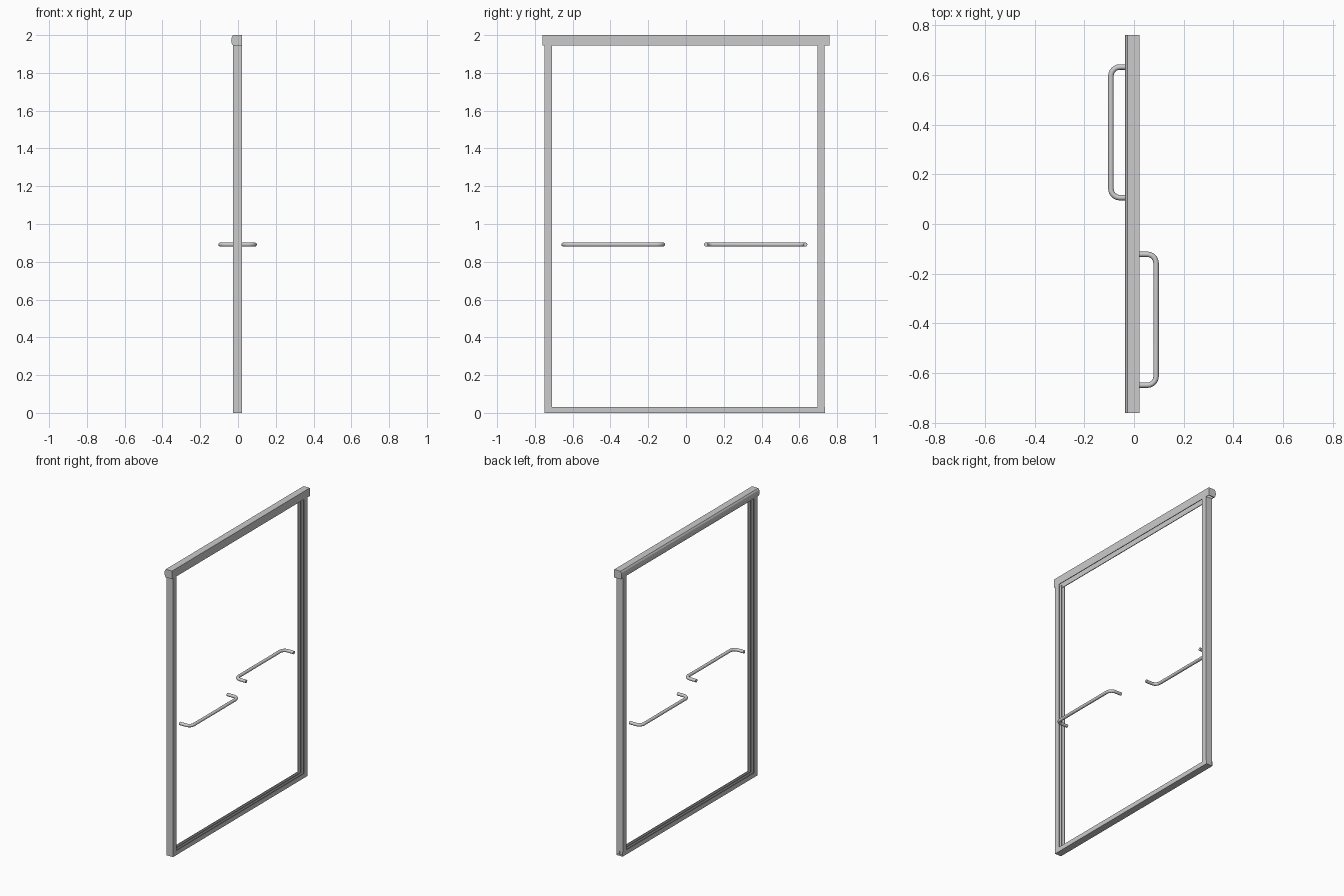
import bpy, bmesh, math
from mathutils import Vector

if "Cube" in bpy.data.objects:
    bpy.data.objects.remove(bpy.data.objects["Cube"])


def extrude(name, points, direction):
    """Solid made from a planar outline swept along a vector."""
    bm = bmesh.new()
    face = bm.faces.new([bm.verts.new(p) for p in points])
    out = bmesh.ops.extrude_face_region(bm, geom=[face], use_keep_orig=True)
    verts = [v for v in out["geom"] if isinstance(v, bmesh.types.BMVert)]
    bmesh.ops.translate(bm, verts=verts, vec=direction)
    bmesh.ops.recalc_face_normals(bm, faces=bm.faces)
    mesh = bpy.data.meshes.new(name)
    bm.to_mesh(mesh)
    bm.free()
    obj = bpy.data.objects.new(name, mesh)
    bpy.context.collection.objects.link(obj)
    return obj


X0, X1 = -0.027, 0.022


def double_channel(depth, floor, wall=0.004):
    """E-shaped section (x, depth) with two grooves opening towards +depth."""
    mid = (X0 + X1) / 2
    return [(X0, 0), (X1, 0), (X1, depth), (X1 - wall, depth), (X1 - wall, floor),
            (mid + wall / 2, floor), (mid + wall / 2, depth),
            (mid - wall / 2, depth), (mid - wall / 2, floor),
            (X0 + wall, floor), (X0 + wall, depth), (X0, depth)]


# Side jambs, grooves facing inwards
for name, y, sign in (("left_jamb", -0.748, 1), ("right_jamb", 0.733, -1)):
    outline = [(x, y + sign * d, 0.0) for x, d in double_channel(0.038, 0.012)]
    extrude(name, outline, (0, 0, 1.946))

# Bottom track, grooves facing up
outline = [(x, -0.746, d) for x, d in double_channel(0.032, 0.010)]
extrude("bottom_track", outline, (0, 1.483, 0))

# Header rail: bowed on one side, open channel underneath, closed ends
bow = [(-0.026, 1.944), (-0.033, 1.955), (-0.036, 1.972), (-0.033, 1.989), (-0.026, 2.0)]
channel = [(0.022, 2.0), (0.022, 1.944), (0.017, 1.944), (0.017, 1.98),
           (-0.021, 1.98), (-0.021, 1.944)]
extrude("header_rail", [(x, -0.755, z) for x, z in bow + channel], (0, 1.51, 0))
for name, y in (("header_cap_left", -0.76), ("header_cap_right", 0.755)):
    extrude(name, [(x, y, z) for x, z in bow + channel[:2]], (0, 0.005, 0))


def towel_bar(name, x_end, x_bar, y0, y1, z=0.891, tube=0.011, bend=0.036):
    """Round tube following a U path with rounded corners."""
    corners = [Vector(p) for p in
               ((x_end, y0, z), (x_bar, y0, z), (x_bar, y1, z), (x_end, y1, z))]
    path = [corners[0]]
    for i in (1, 2):
        c = corners[i]
        a = (corners[i - 1] - c).normalized()
        b = (corners[i + 1] - c).normalized()
        for k in range(7):
            t = math.pi / 2 * k / 6
            path.append(c + bend * ((1 - math.sin(t)) * a + (1 - math.cos(t)) * b))
    path.append(corners[3])
    curve = bpy.data.curves.new(name, "CURVE")
    curve.dimensions = "3D"
    curve.bevel_depth = tube
    curve.bevel_resolution = 3
    curve.use_fill_caps = True
    spline = curve.splines.new("POLY")
    spline.points.add(len(path) - 1)
    for point, co in zip(spline.points, path):
        point.co = (*co, 1)
    obj = bpy.data.objects.new(name, curve)
    bpy.context.collection.objects.link(obj)
    bpy.ops.object.select_all(action="DESELECT")
    obj.select_set(True)
    bpy.context.view_layer.objects.active = obj
    bpy.ops.object.convert(target="MESH")
    bpy.ops.object.shade_smooth_by_angle(angle=math.radians(40))


# Door bars, one on each face
towel_bar("outer_door_bar", 0.005, 0.089, -0.649, -0.122)
towel_bar("inner_door_bar", -0.010, -0.093, 0.106, 0.632)
